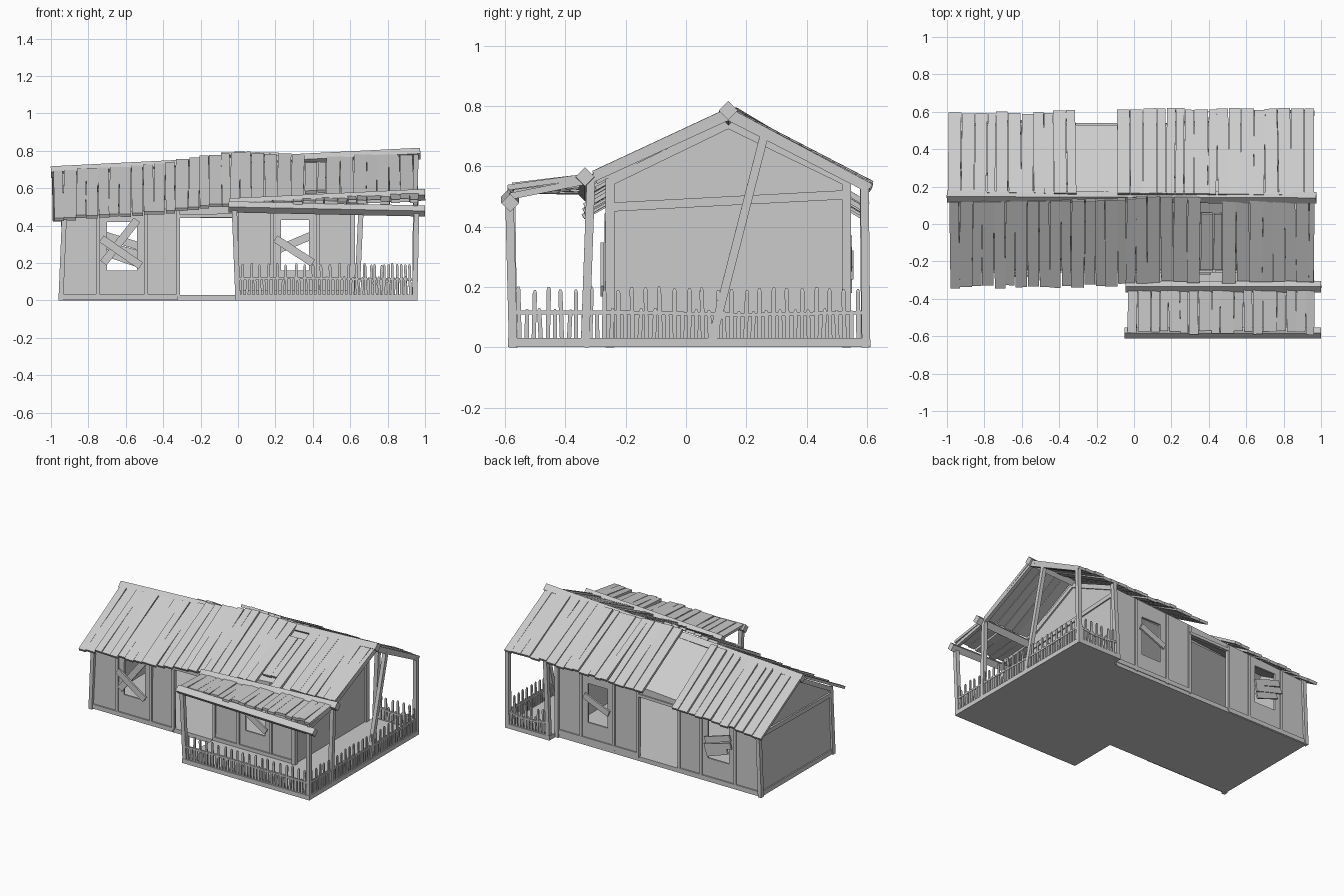
import bpy, bmesh, random
from math import radians
from mathutils import Vector, Matrix

random.seed(4)
rnd = random.uniform


def bar(bm, p, q, w, h, roll=0, tip=1.0):
    """Box from p to q: w sideways, h along the up side, far end scaled by tip."""
    p, q = Vector(p), Vector(q)
    d = (q - p).normalized()
    up = Vector((0, 1, 0)) if abs(d.z) > 0.9 else Vector((0, 0, 1))
    s = d.cross(up).normalized()
    u = s.cross(d)
    r = Matrix.Rotation(radians(roll), 3, d)
    s, u = r @ s, r @ u
    rings = []
    for c, k in ((p, 1), (q, tip)):
        rings.append([bm.verts.new(c + s * a * w * k / 2 + u * b * h * k / 2)
                      for a, b in ((-1, -1), (1, -1), (1, 1), (-1, 1))])
    a, b = rings
    bm.faces.new(a[::-1])
    bm.faces.new(b)
    for i in range(4):
        j = (i + 1) % 4
        bm.faces.new((a[i], a[j], b[j], b[i]))


def finish(name, bm):
    bmesh.ops.recalc_face_normals(bm, faces=bm.faces)
    me = bpy.data.meshes.new(name)
    bm.to_mesh(me)
    bm.free()
    ob = bpy.data.objects.new(name, me)
    bpy.context.collection.objects.link(ob)
    return ob


def bars(name, items):
    bm = bmesh.new()
    for it in items:
        bar(bm, *it)
    return finish(name, bm)


def box(bm, x0, x1, y0, y1, z0, z1):
    ym = (y0 + y1) / 2
    bar(bm, (x0, ym, (z0 + z1) / 2), (x1, ym, (z0 + z1) / 2), y1 - y0, z1 - z0)


def lerp(pts, x):
    for (a, u), (b, v) in zip(pts, pts[1:]):
        if x <= b:
            return u + (v - u) * (x - a) / (b - a)
    return pts[-1][1]


# floors
bm = bmesh.new()
box(bm, -0.95, 0.62, -0.25, 0.535, 0, 0.03)
finish("house_floor", bm)
bm = bmesh.new()
outline = [(-0.015, -0.59), (0.96, -0.59), (0.96, 0.61), (0.62, 0.61), (0.62, -0.25), (-0.015, -0.25)]
f = bm.faces.new([bm.verts.new((x, y, 0)) for x, y in outline])
up = bmesh.ops.extrude_face_region(bm, geom=[f])["geom"]
bmesh.ops.translate(bm, verts=[v for v in up if isinstance(v, bmesh.types.BMVert)], vec=(0, 0, 0.031))
finish("porch_floor", bm)

# sagging house shell with door and window openings
bm = bmesh.new()
rings = []
for x, xt, eave, apex in ((-0.945, -0.93, 0.45, 0.672), (0, 0, 0.515, 0.755), (0.612, 0.612, 0.555, 0.745)):
    sec = [(x, -0.25, 0.01), (xt, -0.245, eave), (xt, 0.14, apex), (xt, 0.53, eave), (x, 0.53, 0.01)]
    rings.append([bm.verts.new(c) for c in sec])
for a, b in zip(rings, rings[1:]):
    for i in range(5):
        j = (i + 1) % 5
        bm.faces.new((a[i], a[j], b[j], b[i]))
bm.faces.new(rings[0])
bm.faces.new(rings[-1][::-1])
shell = finish("house_walls", bm)
m = shell.modifiers.new("thickness", "SOLIDIFY")
m.thickness = 0.018
openings = [(-0.31, -0.015, 0.03, 0.44), (-0.70, -0.54, 0.16, 0.42), (0.23, 0.38, 0.16, 0.43)]
bm = bmesh.new()
for x0, x1, z0, z1 in openings:
    box(bm, x0, x1, -0.4, 0.7, z0, z1)
cut = finish("opening_cutter", bm)
cut.hide_render = True
cut.hide_viewport = True
m = shell.modifiers.new("openings", "BOOLEAN")
m.object = cut
m.solver = "EXACT"

# wall trim: posts at corners and openings, sills, gable boards
trim = []
for y in (-0.252, 0.532):
    for x in (-0.49, -0.75, -0.32, -0.005, 0.18, 0.43):
        trim.append(((x, y, 0.02), (x, y, lerp([(-1, 0.44), (0.62, 0.55)], x)), 0.018, 0.012))
    trim.append(((-0.95, y, 0.02), (-0.32, y, 0.02), 0.014, 0.03))
    trim.append(((-0.005, y, 0.04), (0.61, y, 0.04), 0.014, 0.03))
    trim.append(((-0.32, y, 0.45), (-0.005, y, 0.455), 0.014, 0.02))
    trim.append(((-0.947, y, 0), (-0.928, y, 0.46), 0.026, 0.03))
    trim.append(((0.612, y, 0), (0.612, y, 0.56), 0.026, 0.03))
    trim.append(((0.615, y, 0.55), (0.615, 0.14, 0.74), 0.014, 0.03))
    trim.append(((-0.936, y, 0.445), (-0.936, 0.14, 0.667), 0.014, 0.03))
trim.append(((0.614, -0.24, 0.465), (0.614, 0.52, 0.505), 0.014, 0.03))
trim.append(((-0.938, -0.24, 0.41), (-0.938, 0.52, 0.42), 0.014, 0.03))
trim.append(((-0.946, -0.24, 0.02), (-0.946, 0.52, 0.02), 0.014, 0.03))
bars("wall_trim", trim)

# boards nailed across the windows
boards = []
for y, x0, z0, x1, z1 in (
        (-0.264, -0.72, 0.20, -0.54, 0.43), (-0.278, -0.73, 0.33, -0.52, 0.185),
        (-0.264, 0.20, 0.33, 0.40, 0.20), (0.545, 0.21, 0.27, 0.40, 0.35),
        (0.545, -0.72, 0.35, -0.53, 0.29), (0.55, -0.73, 0.30, -0.53, 0.245), (0.545, -0.70, 0.255, -0.54, 0.20)):
    boards.append(((x0, y, z0), (x1, y, z1), 0.012, 0.042))
bars("window_boards", boards)

# roof planks
ridge = [(-1, 0.685), (-0.5, 0.715), (-0.3, 0.745), (0, 0.79), (0.3, 0.772), (1, 0.785)]
front = [(-1, 0.435), (-0.6, 0.455), (-0.3, 0.485), (0, 0.52), (0.5, 0.555), (1, 0.575)]
front_y = [(-1, -0.335), (-0.2, -0.325), (0.1, -0.31), (1, -0.305)]
back = [(-1, 0.43), (-0.3, 0.475), (0, 0.525), (1, 0.54)]
back_y = [(-1, 0.585), (-0.3, 0.595), (-0.1, 0.61), (1, 0.612)]


def planks(name, x0, x1, top, top_y, low, low_y, jit, holes=()):
    bm = bmesh.new()
    x = x0
    while x < x1 - 0.02:
        w = min(rnd(0.045, 0.075), x1 - x)
        c = x + w / 2
        sk = rnd(-0.004, 0.004)
        lift = rnd(-0.004, 0.004)
        p = Vector((c + sk, lerp(top_y, c), lerp(top, c) + lift))
        q = Vector((c - sk, lerp(low_y, c) + rnd(-jit, jit), lerp(low, c) + lift + rnd(-0.004, 0.004)))
        s, e = 0, 1
        skip = False
        for h0, h1, hs, he in holes:
            if h0 < c < h1:
                s, e = hs, he
                skip = hs >= he
        if not skip:
            bar(bm, p.lerp(q, s), p.lerp(q, e), w - rnd(0, 0.005), 0.018, rnd(-2, 2))
        x += w
    return finish(name, bm)


mid = [(-1, 0.12), (-0.1, 0.13), (0.1, 0.15), (1, 0.14)]
planks("front_roof_planks", -0.985, 0.965, ridge, mid, front, front_y, 0.01, [(0.38, 0.48, 0.2, 0.86)])
mid_b = [(-1, 0.165), (-0.1, 0.16), (0.2, 0.16), (1, 0.15)]
planks("back_roof_planks_left", -0.995, -0.31, ridge, mid_b, back, back_y, 0.01)
planks("back_roof_planks_right", -0.09, 0.965, ridge, mid_b, back, back_y, 0.006)
planks("porch_roof_planks", -0.035, 0.965, [(-1, 0.455), (0, 0.515), (1, 0.568)], [(-1, -0.32), (1, -0.32)],
       [(-1, 0.5), (0, 0.515), (1, 0.53)], [(-1, -0.575), (1, -0.58)], 0.014)

# ridge and porch beams, set on edge
bars("roof_beams", [
    ((-1, 0.147, 0.686), (0.975, 0.14, 0.785), 0.044, 0.044, 45),
    ((-0.045, -0.335, 0.515), (1, -0.335, 0.565), 0.044, 0.044, 45),
    ((-0.05, -0.583, 0.50), (1, -0.583, 0.478), 0.042, 0.042, 45)])

# rafters at the open gable
bars("gable_rafters", [
    ((0.95, 0.14, 0.765), (0.95, -0.33, 0.55), 0.025, 0.025),
    ((0.95, 0.14, 0.765), (0.95, 0.605, 0.525), 0.025, 0.025),
    ((0.95, -0.335, 0.55), (0.95, -0.585, 0.50), 0.022, 0.022)])

# porch posts, leaning with age
bars("porch_posts", [
    ((0.0, -0.573, 0), (-0.02, -0.58, 0.50), 0.028, 0.028),
    ((0.945, -0.573, 0), (0.955, -0.585, 0.48), 0.028, 0.028),
    ((0.945, -0.335, 0), (0.95, -0.315, 0.56), 0.028, 0.028),
    ((0.945, 0.085, 0.02), (0.95, 0.26, 0.705), 0.026, 0.028),
    ((0.945, 0.597, 0), (0.95, 0.592, 0.54), 0.028, 0.028),
    ((0.635, 0.595, 0), (0.66, 0.59, 0.535), 0.028, 0.028)])

# picket fence: alternating tall and short pickets with a rail
bm = bmesh.new()
for a, b in (((0.0, -0.58), (0.945, -0.58)), ((0.95, -0.575), (0.95, 0.595)), ((0.65, 0.6), (0.945, 0.6))):
    a, b = Vector((*a, 0)), Vector((*b, 0))
    d = (b - a).normalized()
    n = round((b - a).length / 0.0235)
    along_x = abs(d.x) > 0.5
    w, h = (0.014, 0.009) if along_x else (0.009, 0.014)
    for i in range(1, n):
        c = a.lerp(b, i / n)
        top = (0.185 if i % 2 else 0.115) + rnd(-0.006, 0.006)
        lean = d * rnd(-0.006, 0.006)
        t = c + lean + Vector((0, 0, top))
        bar(bm, c + Vector((0, 0, 0.025)), t, w, h)
        bar(bm, t, t + Vector((0, 0, 0.01)), w, h, 0, 0.45)
    prev = a + Vector((0, 0, 0.115))
    for k in (0.33, 0.66, 1):
        nxt = a.lerp(b, k) + Vector((0, 0, 0.115 + (rnd(-0.015, 0.008) if k < 1 else 0)))
        bar(bm, prev, nxt, 0.014, 0.012)
        prev = nxt
finish("picket_fence", bm)
